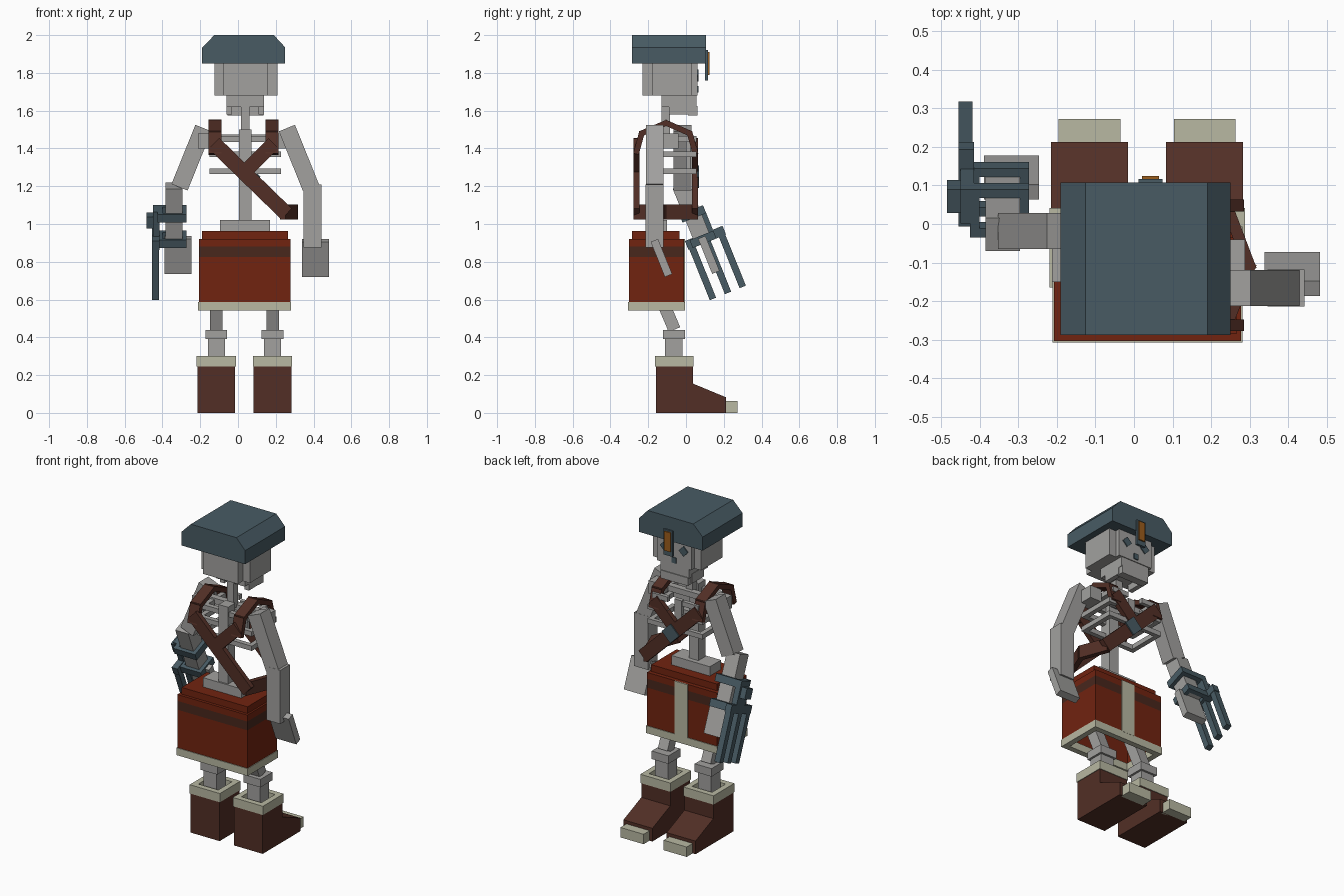
import bpy, bmesh, math
from mathutils import Vector, Matrix

cube = bpy.data.objects.get("Cube")
if cube:
    bpy.data.objects.remove(cube, do_unlink=True)


def material(name, rgb):
    m = bpy.data.materials.new(name)
    m.use_nodes = True
    m.diffuse_color = (*rgb, 1)
    m.node_tree.nodes["Principled BSDF"].inputs["Base Color"].default_value = (*rgb, 1)
    return m


bone = material("bone grey", (0.36, 0.355, 0.345))
metal = material("slate metal", (0.065, 0.105, 0.127))
leather = material("brown leather", (0.084, 0.028, 0.019))
red = material("rust red cloth", (0.165, 0.017, 0.005))
stripe_mat = material("dark stripe", (0.065, 0.02, 0.012))
trim = material("pale trim", (0.48, 0.48, 0.36))
gold = material("amber badge", (0.33, 0.11, 0.012))

MID = 0.038  # centre line of the body


def finish(name, bm, mat):
    bmesh.ops.recalc_face_normals(bm, faces=bm.faces)
    mesh = bpy.data.meshes.new(name)
    bm.to_mesh(mesh)
    bm.free()
    mesh.materials.append(mat)
    ob = bpy.data.objects.new(name, mesh)
    bpy.context.collection.objects.link(ob)
    return ob


def block(name, size, matrix, mat):
    bm = bmesh.new()
    bmesh.ops.create_cube(bm, size=1, matrix=matrix @ Matrix.Diagonal((*size, 1)))
    return finish(name, bm, mat)


def box(name, x, y, z, mat, frame=Matrix()):
    """Box from ranges, optionally inside a tilted frame."""
    size = [r[1] - r[0] for r in (x, y, z)]
    mid = [(r[1] + r[0]) / 2 for r in (x, y, z)]
    return block(name, size, frame @ Matrix.Translation(mid), mat)


def ring(name, x, y, z, t, mat, frame=Matrix()):
    """Four walls around an open middle."""
    box(name + "_back", x, (y[0], y[0] + t), z, mat, frame)
    box(name + "_front", x, (y[1] - t, y[1]), z, mat, frame)
    inner = (y[0] + t, y[1] - t)
    box(name + "_right", (x[0], x[0] + t), inner, z, mat, frame)
    box(name + "_left", (x[1] - t, x[1]), inner, z, mat, frame)


def prism(name, points, axis, lo, hi, mat):
    """Extrude a 2D outline along x or y."""
    bm = bmesh.new()
    place = (lambda p, d: (d, *p)) if axis == "x" else (lambda p, d: (p[0], d, p[1]))
    face = bm.faces.new([bm.verts.new(place(p, lo)) for p in points])
    ext = bmesh.ops.extrude_face_region(bm, geom=[face])
    shift = Vector(place((0, 0), hi - lo))
    bmesh.ops.translate(bm, vec=shift, verts=[v for v in ext["geom"] if isinstance(v, bmesh.types.BMVert)])
    return finish(name, bm, mat)


def strap(name, a, b, width, side):
    """Flat leather piece from a to b; side is the rough width direction."""
    a, b = Vector(a), Vector(b)
    d = (b - a).normalized()
    n = d.cross(Vector(side)).normalized()
    w = n.cross(d)
    rot = Matrix((w, n, d)).transposed().to_4x4()
    block(name, (width, 0.03, (b - a).length + 0.02), Matrix.Translation((a + b) / 2) @ rot, leather)


# Hat with chamfered sides and badge
prism("hat", [(-0.19, 1.85), (0.25, 1.85), (0.25, 1.935), (0.19, 2.0), (-0.125, 2.0), (-0.19, 1.935)],
      "y", -0.287, 0.107, metal)
box("badge_plate", (0.012, 0.074), (0.1, 0.116), (1.76, 1.92), metal)
box("badge", (0.021, 0.065), (0.116, 0.124), (1.79, 1.91), gold)

# Skull, jaw and face
box("skull_core", (-0.125, 0.208), (-0.18, 0.03), (1.68, 1.86), bone)
box("skull_depth", (-0.08, 0.16), (-0.23, 0.06), (1.68, 1.86), bone)
box("upper_jaw", (-0.06, 0.138), (-0.13, 0.055), (1.62, 1.69), bone)
box("chin", (-0.055, 0.135), (0.01, 0.06), (1.575, 1.625), bone)
for s in (-1, 1):
    box(f"jaw_side_{s}", *[sorted((MID + s * 0.07, MID + s * 0.1))], (-0.09, 0.03), (1.58, 1.64), bone)
    tilt = Matrix.Translation((MID + s * 0.065, 0.062, 1.785)) @ Matrix.Rotation(math.radians(45), 4, "Y")
    block(f"eye_{s}", (0.045, 0.009, 0.045), tilt, metal)
box("nose", (MID - 0.015, MID + 0.015), (0.058, 0.066), (1.695, 1.73), metal)

# Spine, ribs and pelvis
box("neck", (0.015, 0.06), (-0.13, -0.085), (1.46, 1.66), bone)
box("spine", (0.005, 0.072), (-0.2, -0.13), (0.98, 1.5), bone)
box("pelvis", (-0.095, 0.17), (-0.21, -0.1), (0.94, 1.02), bone)
box("collar_bone", (-0.2, 0.27), (-0.1, -0.06), (1.44, 1.475), bone)
box("breast_bone", (MID - 0.025, MID + 0.025), (0.0, 0.025), (1.27, 1.45), bone)
for i, z in enumerate((1.28, 1.37, 1.45)):
    half = 0.19 - 0.03 * (i == 2)
    for s in (-1, 1):
        outer = sorted((MID + s * half, MID + s * (half - 0.03)))
        back = sorted((MID, MID + s * half))
        front = sorted((MID + s * 0.05, MID + s * half))
        box(f"rib_side_{i}_{s}", outer, (-0.16, 0.03), (z - 0.015, z + 0.015), bone)
        box(f"rib_back_{i}_{s}", back, (-0.19, -0.16), (z - 0.015, z + 0.015), bone)
        box(f"rib_front_{i}_{s}", front, (0.03, 0.055), (z - 0.015, z + 0.015), bone)
for s in (-1, 1):
    box(f"shoulder_{s}", sorted((MID + s * 0.17, MID + s * 0.25)), (-0.15, -0.04), (1.4, 1.48), bone)

# Crossed straps: the same layout on back and chest, joined over the shoulders
for label, y, bend in (("back", -0.262, -0.235), ("chest", 0.048, 0.02)):
    strap(label + "_long_strap", (-0.12, y, 1.42), (0.25, y, 1.06), 0.08, (1, 0, 1))
    strap(label + "_short_strap", (0.18, y, 1.42), (0.04, y, 1.28), 0.075, (1, 0, -1))
    for side, x in (("right", -0.122), ("left", 0.18)):
        path = [(x, y, 1.38), (x, bend, 1.48), (x, -0.105, 1.535)]
        for k in range(2):
            strap(f"{label}_{side}_shoulder_strap_{k}", path[k], path[k + 1], 0.068, (1, 0, 0))
strap("hip_strap_back", (0.24, -0.262, 1.063), (0.3, -0.11, 1.063), 0.08, (0, 0, 1))
strap("hip_strap_front", (0.3, -0.11, 1.063), (0.24, 0.048, 1.063), 0.08, (0, 0, 1))
buckle = Matrix.Translation((0.06, 0.064, 1.25)) @ Matrix.Rotation(math.radians(45), 4, "Y")
block("strap_buckle", (0.085, 0.012, 0.085), buckle, metal)

# Skirt: hollow, striped, with pale hem and front strip
X, Y = (-0.207, 0.277), (-0.303, -0.01)
ring("skirt", X, Y, (0.585, 0.825), 0.015, red)
ring("skirt_stripe", X, Y, (0.825, 0.88), 0.015, stripe_mat)
box("skirt_top", X, Y, (0.88, 0.92), red)
box("waistband", (-0.19, 0.265), (-0.285, -0.035), (0.92, 0.962), red)
ring("skirt_hem", (-0.211, 0.281), (-0.307, -0.006), (0.542, 0.588), 0.035, trim)
box("skirt_strip", (MID - 0.045, MID + 0.045), (-0.012, -0.005), (0.585, 0.92), trim)

# Legs and boots
for side, c in (("right", -0.115), ("left", 0.183)):
    box(side + "_shin", (c - 0.045, c + 0.045), (-0.11, -0.018), (0.2, 0.4), bone)
    box(side + "_knee", (c - 0.058, c + 0.058), (-0.123, -0.005), (0.39, 0.44), bone)
    thigh = Matrix.Translation((c, -0.065, 0.45)) @ Matrix.Rotation(math.radians(23), 4, "X")
    box(side + "_thigh", (-0.033, 0.033), (-0.033, 0.033), (-0.01, 0.42), bone, thigh)
    prism(side + "_boot", [(-0.16, 0), (0.213, 0), (0.213, 0.082), (0.037, 0.155), (0.037, 0.25), (-0.16, 0.25)],
          "x", c - 0.1, c + 0.1, leather)
    ring(side + "_boot_cuff", (c - 0.104, c + 0.104), (-0.164, 0.041), (0.245, 0.3), 0.035, trim)
    box(side + "_toe_cap", (c - 0.08, c + 0.08), (0.2, 0.272), (0, 0.062), trim)

# Upper arms, splayed outwards
for side, s, y in (("right", -1, -0.018), ("left", 1, -0.166)):
    top = Matrix.Translation((MID + s * 0.222, y, 1.505)) @ Matrix.Rotation(math.radians(-22 * s), 4, "Y")
    box(side + "_upper_arm", (-0.046, 0.046), (-0.047, 0.047), (-0.335, 0.003), bone, top)

# Left forearm and hand
box("left_forearm", (0.346, 0.442), (-0.214, -0.118), (0.875, 1.21), bone)
wrist = Matrix.Translation((0.41, -0.13, 0.82)) @ Matrix.Rotation(math.radians(22), 4, "X")
block("left_hand", (0.143, 0.042, 0.2), wrist, bone)

# Right forearm, hand and clawed gauntlet share one tilted frame
arm = Matrix.Translation((0, -0.018, 1.18)) @ Matrix.Rotation(math.radians(22), 4, "X")
box("right_forearm", (-0.385, -0.295), (-0.046, 0.046), (-0.3, 0.025), bone, arm)
box("right_hand", (-0.389, -0.246), (-0.021, 0.021), (-0.47, -0.27), bone, arm)
for k, z in enumerate((-0.16, -0.305)):
    ring(f"gauntlet_band_{k}", (-0.425, -0.272), (-0.065, 0.07), (z, z + 0.045), 0.025, metal, arm)
box("gauntlet_plate", (-0.45, -0.415), (-0.025, 0.07), (-0.29, -0.115), metal, arm)
box("gauntlet_knob", (-0.485, -0.445), (-0.01, 0.055), (-0.215, -0.15), metal, arm)
box("claw_mount", (-0.455, -0.415), (-0.09, 0.125), (-0.305, -0.255), metal, arm)
for k, y in enumerate((-0.067, 0.019, 0.103)):
    box(f"claw_{k}", (-0.455, -0.418), (y - 0.018, y + 0.018), (-0.595, -0.28), metal, arm)
